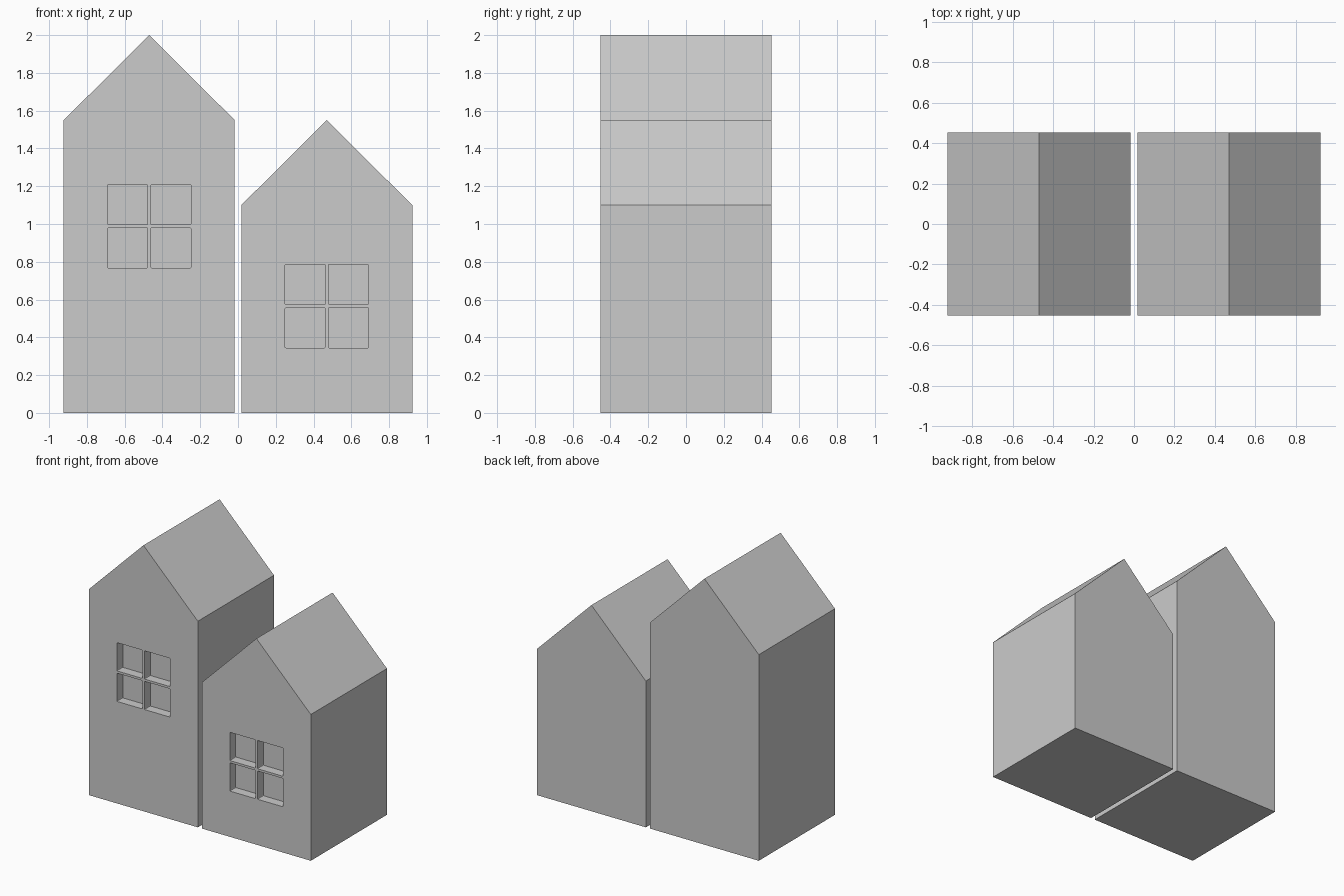
import bpy, bmesh

if "Cube" in bpy.data.objects:
    bpy.data.objects.remove(bpy.data.objects["Cube"])

HALF = 0.4525      # half width and half depth of each house
PANE = 0.2125      # size of one window pane
BAR = 0.017        # thickness of the window bars
RECESS = 0.07      # depth of the panes


def prism(bm, profile, y0, y1):
    """Extrude a closed x-z profile from y0 to y1."""
    face = bm.faces.new([bm.verts.new((x, y0, z)) for x, z in profile])
    ext = bmesh.ops.extrude_face_region(bm, geom=[face])["geom"]
    verts = [v for v in ext if isinstance(v, bmesh.types.BMVert)]
    bmesh.ops.translate(bm, verts=verts, vec=(0, y1 - y0, 0))


def finish(bm, name):
    bmesh.ops.recalc_face_normals(bm, faces=bm.faces)
    mesh = bpy.data.meshes.new(name)
    bm.to_mesh(mesh)
    bm.free()
    obj = bpy.data.objects.new(name, mesh)
    bpy.context.collection.objects.link(obj)
    return obj


def house(name, cx, eaves, window_z):
    # gabled body
    bm = bmesh.new()
    prism(bm, [(cx - HALF, 0), (cx + HALF, 0), (cx + HALF, eaves),
               (cx, eaves + 0.45), (cx - HALF, eaves)], -HALF, HALF)
    body = finish(bm, name)

    # four window panes with slightly eased corners, sunk into the front
    bm = bmesh.new()
    h, off = PANE / 2, (PANE + BAR) / 2
    for sx in (-1, 1):
        for sz in (-1, 1):
            x, z = cx + sx * off, window_z + sz * off
            prism(bm, [(x - h, z - h), (x + h, z - h), (x + h, z + h), (x - h, z + h)],
                  -HALF - 0.1, -HALF + RECESS)
    corners = [e for e in bm.edges if abs(e.verts[0].co.y - e.verts[1].co.y) > 0.01]
    bmesh.ops.bevel(bm, geom=corners, offset=0.006, segments=2, profile=0.5, affect='EDGES')
    cutter = finish(bm, name + "_window_cutter")
    cutter.hide_render = True

    mod = body.modifiers.new("window", 'BOOLEAN')
    mod.operation = 'DIFFERENCE'
    mod.solver = 'EXACT'
    mod.object = cutter
    bpy.context.view_layer.objects.active = body
    bpy.ops.object.modifier_apply(modifier=mod.name)
    bpy.data.objects.remove(cutter)


house("tall_house", -0.47, 1.55, 0.988)
house("short_house", 0.47, 1.10, 0.565)
